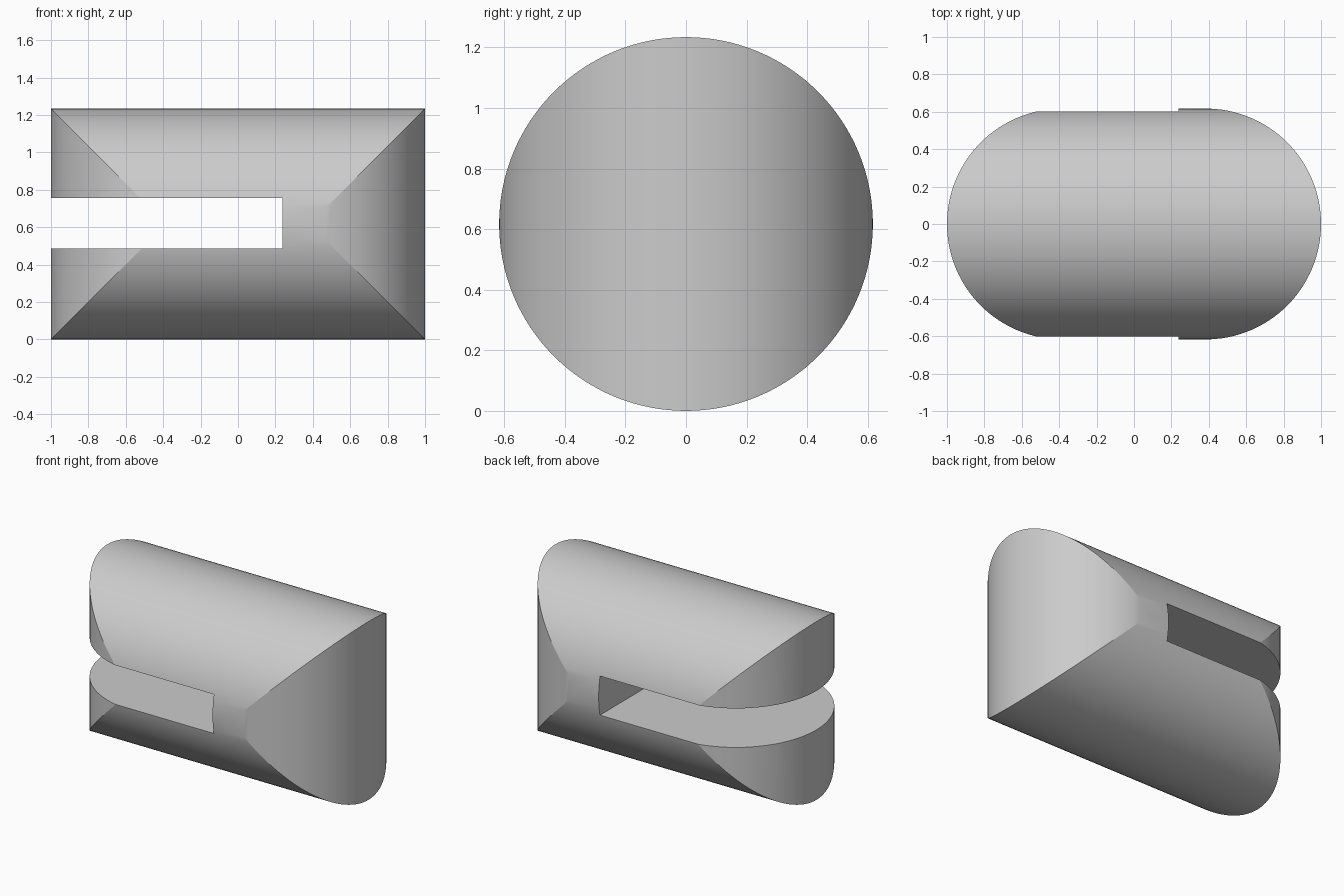
import bpy, bmesh
from math import sin, cos, radians, tau

cube = bpy.data.objects.get("Cube")
if cube:
    bpy.data.objects.remove(cube, do_unlink=True)

R = 0.617            # radius of the long barrel and of the rounded ends
HALF = 1.0 - R       # centre of each rounded end
N = 128
SLOT_LOW, SLOT_HIGH, SLOT_END = 0.485, 0.755, 0.237

grey = bpy.data.materials.new("plain_grey")
grey.use_nodes = True
grey.diffuse_color = (0.6, 0.6, 0.6, 1)
grey.node_tree.nodes["Principled BSDF"].inputs["Base Color"].default_value = (0.6, 0.6, 0.6, 1)


def finish(name, bm):
    bmesh.ops.recalc_face_normals(bm, faces=bm.faces)
    mesh = bpy.data.meshes.new(name)
    bm.to_mesh(mesh)
    bm.free()
    mesh.materials.append(grey)
    obj = bpy.data.objects.new(name, mesh)
    bpy.context.collection.objects.link(obj)
    return obj


# Barrel along x whose ends are rounded about vertical axes
bm = bmesh.new()
rings = []
for side in (-1, 1):
    ring = []
    for i in range(N):
        y, z = R * cos(tau * i / N), R * sin(tau * i / N)
        ring.append(bm.verts.new((side * (HALF + abs(z)), y, R + z)))
    rings.append(ring)
left, right = rings
for i in range(N):
    j = (i + 1) % N
    bm.faces.new((left[i], left[j], right[j], right[i]))

# End walls join each upper point to the lower point below it
for ring in rings:
    for i in range(N // 2):
        corners = (ring[i], ring[i + 1], ring[-i - 1], ring[-i])
        bm.faces.new(list(dict.fromkeys(corners)))
body = finish("slotted_body", bm)

# Slot cutter, open toward -x
bm = bmesh.new()
bmesh.ops.create_cube(bm, size=1)
for v in bm.verts:
    v.co.x = SLOT_END if v.co.x > 0 else -1.3
    v.co.y *= 2
    v.co.z = SLOT_HIGH if v.co.z > 0 else SLOT_LOW
cutter = finish("slot_cutter", bm)

cut = body.modifiers.new("slot", "BOOLEAN")
cut.operation = "DIFFERENCE"
cut.solver = "EXACT"
cut.object = cutter
bpy.ops.object.select_all(action="DESELECT")
bpy.context.view_layer.objects.active = body
body.select_set(True)
bpy.ops.object.modifier_apply(modifier=cut.name)
bpy.data.objects.remove(cutter, do_unlink=True)

bpy.ops.object.shade_smooth_by_angle(angle=radians(12))
